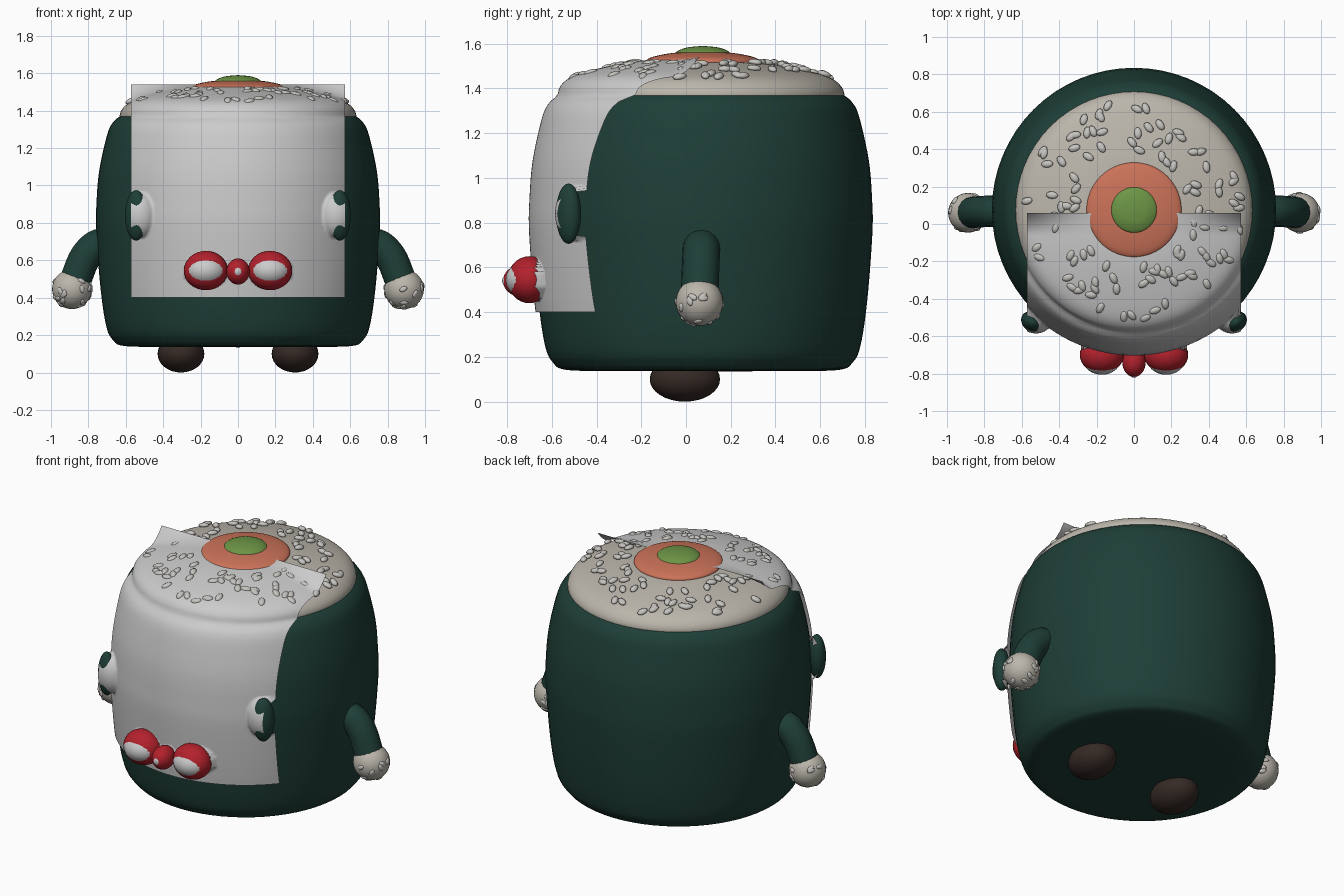
import bpy, bmesh, math, random
from mathutils import Vector, Matrix

if "Cube" in bpy.data.objects:
    bpy.data.objects.remove(bpy.data.objects["Cube"])

random.seed(4)
CY = 0.075  # axis of the round body


def mat(name, c):
    m = bpy.data.materials.new(name)
    m.diffuse_color = (*c, 1)
    m.use_nodes = True
    m.node_tree.nodes["Principled BSDF"].inputs["Base Color"].default_value = m.diffuse_color
    return m


NORI = mat("dark_green", (0.013, 0.048, 0.038))
RICE = mat("rice", (0.50, 0.47, 0.41))
SEED = mat("seed", (0.56, 0.55, 0.52))
SALMON = mat("salmon", (0.60, 0.17, 0.10))
GREEN = mat("green", (0.15, 0.30, 0.06))
BROWN = mat("brown", (0.035, 0.022, 0.018))
RED = mat("red", (0.45, 0.015, 0.025))


def finish(name, bm, m=None):
    bmesh.ops.recalc_face_normals(bm, faces=bm.faces)
    me = bpy.data.meshes.new(name)
    bm.to_mesh(me)
    bm.free()
    for p in me.polygons:
        p.use_smooth = True
    o = bpy.data.objects.new(name, me)
    bpy.context.collection.objects.link(o)
    if m:
        me.materials.append(m)
    return o


def smooth_profile(pts, n=5):
    # Catmull-Rom through the profile points
    p = [Vector(q) for q in pts]
    p = [p[0]] + p + [p[-1]]
    out = []
    for a, b, c, d in zip(p, p[1:], p[2:], p[3:]):
        for i in range(n):
            t = i / n
            out.append(0.5 * (2 * b + (c - a) * t + (2 * a - 5 * b + 4 * c - d) * t * t
                              + (3 * b - a - 3 * c + d) * t ** 3))
    return out + [p[-1]]


def lathe(name, pts, m, seg=64):
    bm = bmesh.new()
    rings = [[bm.verts.new((max(r, 0) * math.cos(i * math.tau / seg),
                            CY + max(r, 0) * math.sin(i * math.tau / seg), z))
              for i in range(seg)] for r, z in smooth_profile(pts)]
    for a, b in zip(rings, rings[1:]):
        for i in range(seg):
            j = (i + 1) % seg
            bm.faces.new((a[i], a[j], b[j], b[i]))
    bmesh.ops.remove_doubles(bm, verts=bm.verts, dist=1e-5)
    return finish(name, bm, m)


def ellipsoids(name, items, m, u=32, v=16):
    # items: (centre, radii, rotation matrix)
    bm = bmesh.new()
    for c, r, rot in items:
        M = Matrix.Translation(c) @ rot.to_4x4() @ Matrix.Diagonal((*r, 1))
        bmesh.ops.create_uvsphere(bm, u_segments=u, v_segments=v, radius=1, matrix=M)
    return finish(name, bm, m)


I3 = Matrix.Identity(3)

# seaweed body, rice top and fillings
body = [(0, .135), (.40, .137), (.61, .142), (.67, .175), (.705, .25), (.735, .45),
        (.758, .75), (.757, .90), (.742, 1.08), (.70, 1.27), (.67, 1.335), (.63, 1.37), (.60, 1.375)]
rice = [(.60, 1.35), (.632, 1.365), (.618, 1.41), (.56, 1.452), (.42, 1.49), (.25, 1.517), (0, 1.525)]
lathe("seaweed_body", body, NORI)
lathe("rice_top", rice, RICE)
lathe("salmon_filling", [(.252, 1.505), (.25, 1.528), (.21, 1.545), (.12, 1.56), (0, 1.565)], SALMON)
lathe("green_filling", [(.125, 1.55), (.115, 1.566), (.07, 1.583), (0, 1.59)], GREEN)

outline = [tuple(q) for q in smooth_profile(body[3:-2]) + smooth_profile(rice[1:])]


def radius(z):
    for (r0, z0), (r1, z1) in zip(outline, outline[1:]):
        if z0 <= z <= z1 and z1 > z0:
            return r0 + (r1 - r0) * (z - z0) / (z1 - z0)
    return 0


def top_z(r):
    lo, hi = 1.3, 1.525
    for _ in range(24):
        mid = (lo + hi) / 2
        lo, hi = (mid, hi) if radius(mid) > r else (lo, mid)
    return lo


# eyes and bow on the front
for s, side in ((-1, "left"), (1, "right")):
    ellipsoids(side + "_eye", [((s * .545, -.525, .84), (.064, .05, .135),
                                Matrix.Rotation(s * .7, 3, 'Z'))], NORI)
    ellipsoids(side + "_bow_lobe", [((s * .172, -.70, .545), (.118, .098, .105), I3)], RED)
    ellipsoids(side + "_foot", [((s * .305, -.005, .10), (.125, .157, .10), I3)], BROWN)
ellipsoids("bow_knot", [((0, -.74, .54), (.062, .078, .07), I3)], RED)

# thin sheet clinging to the front and the top
bumps = [((s * .172, -.70, .545), (.112, .106, .088)) for s in (-1, 1)]
bumps += [((0, -.74, .54), (.045, .082, .05))]
bumps += [((s * .525, -.51, .84), (.09, .075, .12)) for s in (-1, 1)]


def sheet_point(x, t):
    off = .018
    if t < .6:  # straight front
        z = .40 + .80 * t / .6
        y = CY - math.sqrt((radius(z) + off) ** 2 - x * x)
        for c, r in bumps:
            k = 1 - ((x - c[0]) / r[0]) ** 2 - ((z - c[2]) / r[2]) ** 2
            if k > 0:
                y = min(y, c[1] - r[1] * math.sqrt(k))
        return (x, y, z)
    # fan over the shoulder and top, up to the rear edge
    a = math.pi / 2 * (t - .6) / .4
    lo, hi = 0, 1.2
    for _ in range(24):
        d = (lo + hi) / 2
        y, z = .06 - d * math.cos(a), 1.2 + d * math.sin(a)
        if math.hypot(x, y - CY) < radius(z - off * .6 * math.sin(a)) + off * math.cos(a):
            lo = d
        else:
            hi = d
    lift = max(0, (y + .06) / .12)
    return (x, y, z + (1.54 - z) * min(1, lift) ** 2)


bm = bmesh.new()
NX, NT = 96, 130
grid = [[bm.verts.new(sheet_point(-.573 + 1.146 * i / NX, j / NT)) for i in range(NX + 1)]
        for j in range(NT + 1)]
for a, b in zip(grid, grid[1:]):
    for i in range(NX):
        bm.faces.new((a[i], a[i + 1], b[i + 1], b[i]))
finish("front_sheet", bm)

# sesame seeds on the rice
seeds = []
for _ in range(105):
    a, r = random.uniform(0, math.tau), random.uniform(.29, .585)
    z = top_z(r)
    slope = math.atan2(top_z(r - .02) - z, .02)
    rot = (Matrix.Rotation(a, 3, 'Z') @ Matrix.Rotation(slope, 3, 'Y')
           @ Matrix.Rotation(random.uniform(0, 3.1), 3, 'Z'))
    seeds.append(((r * math.cos(a), CY + r * math.sin(a), z + .008), (.033, .02, .014), rot))
ellipsoids("top_seeds", seeds, SEED, 10, 6)

# arms with rice hands and seeds
for s, side in ((-1, "left"), (1, "right")):
    cu = bpy.data.curves.new(side + "_arm", 'CURVE')
    cu.dimensions = '3D'
    cu.bevel_depth = .084
    cu.bevel_resolution = 6
    sp = cu.splines.new('BEZIER')
    path = [(.68, .07, .70), (.775, .068, .665), (.885, .06, .46)]
    sp.bezier_points.add(2)
    for p, c in zip(sp.bezier_points, path):
        p.co = (s * c[0], c[1], c[2])
        p.handle_left_type = p.handle_right_type = 'AUTO'
    cu.use_fill_caps = True
    arm = bpy.data.objects.new(side + "_arm", cu)
    bpy.context.collection.objects.link(arm)
    cu.materials.append(NORI)
    hc = Vector((s * .888, .06, .445))
    ellipsoids(side + "_hand", [(hc, (.106, .106, .106), I3)], RICE)
    hs = []
    while len(hs) < 24:
        d = Vector([random.gauss(0, 1) for _ in range(3)]).normalized()
        if d.z < .45:
            rot = d.to_track_quat('Z', 'Y').to_matrix() @ Matrix.Rotation(random.uniform(0, 3), 3, 'Z')
            hs.append((hc + d * .104, (.023, .014, .008), rot))
    ellipsoids(side + "_hand_seeds", hs, SEED, 10, 6)
